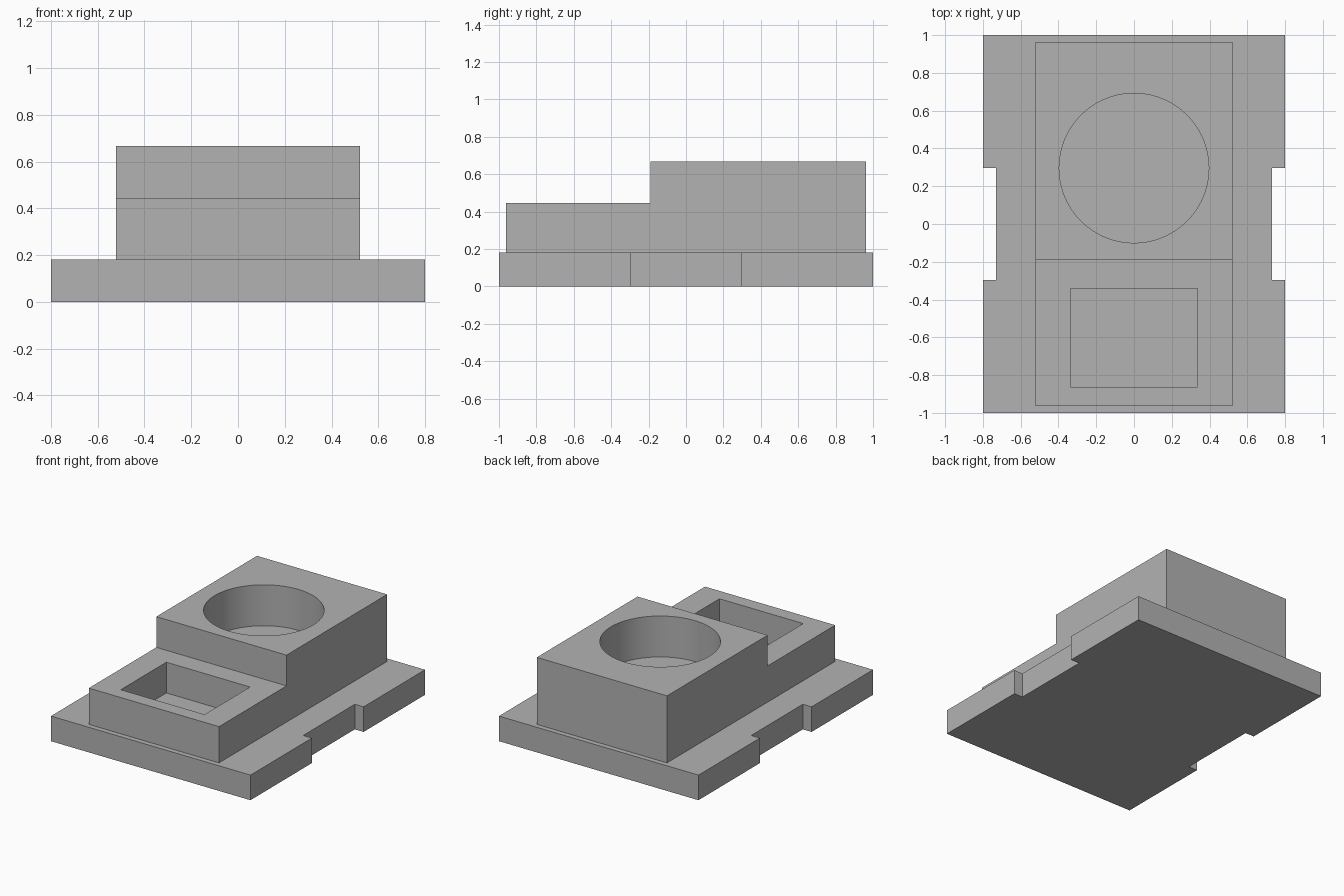
import bpy, bmesh, math
from mathutils import Vector

if "Cube" in bpy.data.objects:
    bpy.data.objects.remove(bpy.data.objects["Cube"], do_unlink=True)

GREY = (0.45, 0.45, 0.45, 1.0)
grey = bpy.data.materials.new("plain grey")
grey.use_nodes = True
grey.diffuse_color = GREY
grey.node_tree.nodes["Principled BSDF"].inputs["Base Color"].default_value = GREY

PLATE_TOP, LOW_TOP, HIGH_TOP = 0.182, 0.445, 0.668


def prism(name, outline, sweep):
    """Extrude a closed outline of 3D points along a vector."""
    bm = bmesh.new()
    face = bm.faces.new([bm.verts.new(p) for p in outline])
    new = bmesh.ops.extrude_face_region(bm, geom=[face])["geom"]
    verts = [v for v in new if isinstance(v, bmesh.types.BMVert)]
    bmesh.ops.translate(bm, verts=verts, vec=Vector(sweep))
    bmesh.ops.recalc_face_normals(bm, faces=bm.faces)
    mesh = bpy.data.meshes.new(name)
    bm.to_mesh(mesh)
    bm.free()
    mesh.materials.append(grey)
    obj = bpy.data.objects.new(name, mesh)
    bpy.context.collection.objects.link(obj)
    return obj


def combine(target, other, operation):
    """Apply a boolean and drop the second object."""
    bpy.context.view_layer.objects.active = target
    mod = target.modifiers.new(operation.lower(), "BOOLEAN")
    mod.operation = operation
    mod.solver = "EXACT"
    mod.object = other
    bpy.ops.object.modifier_apply(modifier=mod.name)
    bpy.data.objects.remove(other, do_unlink=True)


# Base plate with a shallow notch in each long side
half = [(0.8, -1), (0.8, -0.296), (0.73, -0.296),
        (0.73, 0.296), (0.8, 0.296), (0.8, 1)]
outline = half + [(-x, y) for x, y in reversed(half)]
body = prism("stepped_mount", [(x, y, 0) for x, y in outline], (0, 0, PLATE_TOP))

# Stepped housing, its side profile swept across the width
profile = [(-0.963, 0.1), (0.963, 0.1), (0.963, HIGH_TOP),
           (-0.19, HIGH_TOP), (-0.19, LOW_TOP), (-0.963, LOW_TOP)]
housing = prism("housing", [(-0.522, y, z) for y, z in profile], (1.044, 0, 0))
combine(body, housing, "UNION")

# Rectangular pocket in the low step
corners = [(-0.336, -0.863), (0.336, -0.863), (0.336, -0.341), (-0.336, -0.341)]
pocket = prism("pocket_cutter", [(x, y, LOW_TOP - 0.223) for x, y in corners], (0, 0, 0.5))
combine(body, pocket, "DIFFERENCE")

# Round blind hole in the high step
turns = [math.tau * i / 96 for i in range(96)]
ring = [(0.396 * math.cos(a), 0.296 + 0.396 * math.sin(a), HIGH_TOP - 0.297) for a in turns]
hole = prism("hole_cutter", ring, (0, 0, 0.5))
combine(body, hole, "DIFFERENCE")

# Smooth the hole wall, keep the other edges sharp
bpy.ops.object.select_all(action="DESELECT")
body.select_set(True)
bpy.context.view_layer.objects.active = body
bpy.ops.object.shade_smooth_by_angle(angle=math.radians(30))
